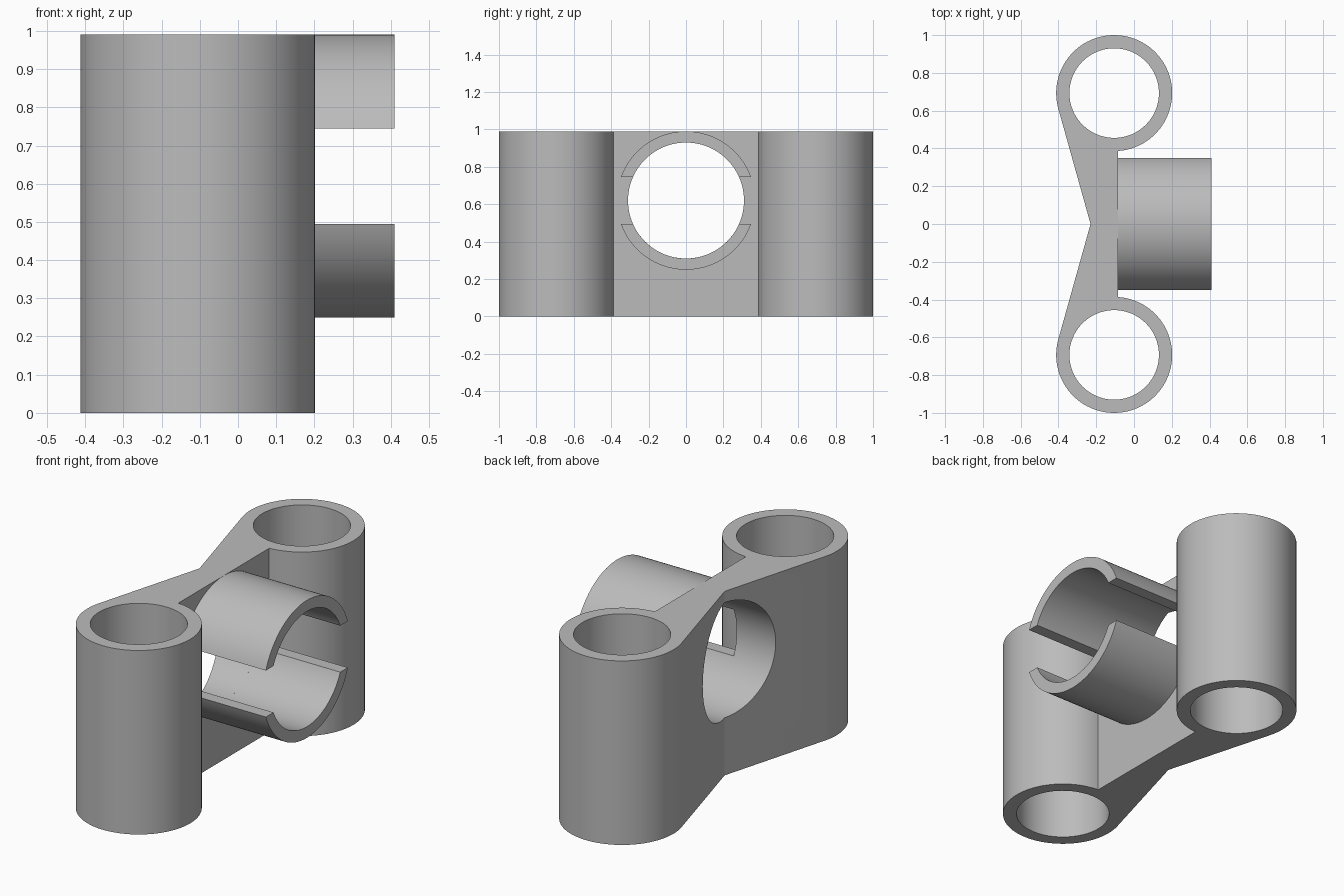
import bpy, bmesh
from math import sin, cos, asin, atan2, pi, radians
from mathutils import Matrix, Vector

if "Cube" in bpy.data.objects:
    bpy.data.objects.remove(bpy.data.objects["Cube"], do_unlink=True)

HEIGHT = 0.99
POST_X, POST_Y, POST_R, POST_BORE = -0.105, 0.693, 0.307, 0.237
WEB_FRONT, WEB_BACK = -0.085, -0.23
CLIP_Z, CLIP_R, CLIP_BORE, CLIP_END, SLOT = 0.62, 0.37, 0.31, 0.41, 0.125

grey = bpy.data.materials.new("plain grey")
grey.use_nodes = True
COLOR = (0.5, 0.5, 0.5, 1)
grey.diffuse_color = COLOR
grey.node_tree.nodes["Principled BSDF"].inputs["Base Color"].default_value = COLOR


def arc(cx, cy, r, a0, a1, steps):
    angles = [a0 + (a1 - a0) * i / steps for i in range(steps + 1)]
    return [(cx + r * cos(a), cy + r * sin(a)) for a in angles]


def extrude(name, points, offset):
    """Closed 3D outline swept along an offset."""
    bm = bmesh.new()
    face = bm.faces.new([bm.verts.new(p) for p in points])
    swept = bmesh.ops.extrude_face_region(bm, geom=[face])["geom"]
    verts = [v for v in swept if isinstance(v, bmesh.types.BMVert)]
    bmesh.ops.translate(bm, verts=verts, vec=offset)
    bmesh.ops.recalc_face_normals(bm, faces=bm.faces)
    mesh = bpy.data.meshes.new(name)
    bm.to_mesh(mesh)
    bm.free()
    mesh.materials.append(grey)
    obj = bpy.data.objects.new(name, mesh)
    bpy.context.collection.objects.link(obj)
    return obj


def select(obj):
    bpy.ops.object.select_all(action='DESELECT')
    obj.select_set(True)
    bpy.context.view_layer.objects.active = obj


def bore(obj, radius, location, axis):
    """Cut a round through hole."""
    bpy.ops.mesh.primitive_cylinder_add(vertices=96, radius=radius, depth=3, location=location)
    cutter = bpy.context.object
    cutter.hide_render = True
    cutter.data.materials.append(grey)
    if axis == 'X':
        cutter.data.transform(Matrix.Rotation(pi / 2, 4, 'Y'))
    select(obj)
    mod = obj.modifiers.new("bore", 'BOOLEAN')
    mod.operation, mod.solver, mod.object = 'DIFFERENCE', 'EXACT', cutter
    bpy.ops.object.modifier_apply(modifier=mod.name)
    bpy.data.objects.remove(cutter, do_unlink=True)


# Body: two round posts joined by a web with a shallow V back
to_post = Vector((POST_X - WEB_BACK, POST_Y))
start = -pi / 2 + asin((WEB_FRONT - POST_X) / POST_R)
tangent = atan2(to_post.y, to_post.x) + pi / 2 + asin(POST_R / to_post.length)
half = arc(POST_X, POST_Y, POST_R, start, tangent, 76)
outline = half + [(WEB_BACK, 0)] + [(x, -y) for x, y in reversed(half)]
body = extrude("posts_and_web", [(x, y, 0) for x, y in outline], (0, 0, HEIGHT))
for side in (1, -1):
    bore(body, POST_BORE, (POST_X, side * POST_Y, HEIGHT / 2), 'Z')
bore(body, CLIP_BORE, (0, 0, CLIP_Z), 'X')

# Clip: split tube, an upper and a lower jaw
parts = [body]
outer, inner = asin(SLOT / CLIP_R), asin(SLOT / CLIP_BORE)
for name, side in (("upper_jaw", 1), ("lower_jaw", -1)):
    section = arc(0, 0, CLIP_R, outer, pi - outer, 48) + arc(0, 0, CLIP_BORE, pi - inner, inner, 48)
    points = [(WEB_FRONT, y, CLIP_Z + side * z) for y, z in section]
    parts.append(extrude(name, points, (CLIP_END - WEB_FRONT, 0, 0)))

for part in parts:
    select(part)
    bpy.ops.object.shade_smooth_by_angle(angle=radians(12))
